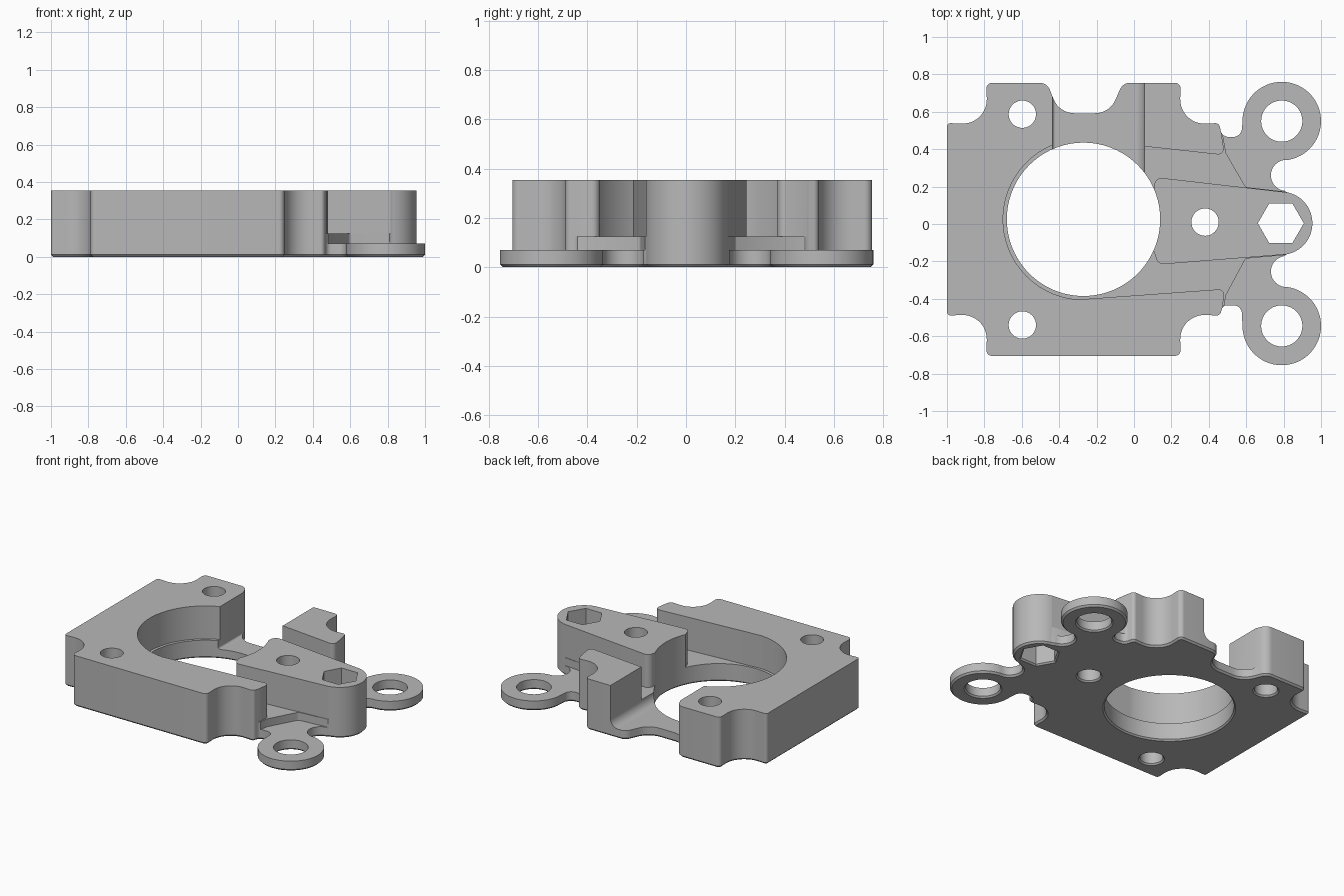
import bpy, bmesh, math
from mathutils import Vector

if "Cube" in bpy.data.objects:
    bpy.data.objects.remove(bpy.data.objects["Cube"], do_unlink=True)

TOP, POCKET, FLANGE, SADDLE = 0.355, 0.125, 0.07, 0.065
BORE = (-0.27, 0.025)

grey = bpy.data.materials.new("plain_grey")
grey.use_nodes = True
grey.diffuse_color = (0.48, 0.48, 0.48, 1)
for node in grey.node_tree.nodes:
    if node.type == 'BSDF_PRINCIPLED':
        node.inputs["Base Color"].default_value = grey.diffuse_color
        node.inputs["Roughness"].default_value = 0.6


def arc(cx, cy, r, a0, a1, step=6):
    """Points along an arc, angles in degrees."""
    n = max(2, round(abs(a1 - a0) / step))
    angles = [math.radians(a0 + (a1 - a0) * i / n) for i in range(n + 1)]
    return [(cx + r * math.cos(a), cy + r * math.sin(a)) for a in angles]


def circle(cx, cy, r, n=64):
    return arc(cx, cy, r, 0, 360, 360 / n)[:-1]


def rounded(points):
    """Replace each corner given as (x, y, radius) by a fillet."""
    out = []
    for i, p in enumerate(points):
        if len(p) == 2:
            out.append(p)
            continue
        c, r = Vector(p[:2]), p[2]
        u = (Vector(points[i - 1][:2]) - c).normalized()
        v = (Vector(points[(i + 1) % len(points)][:2]) - c).normalized()
        half = u.angle(v) / 2
        centre = c + (u + v).normalized() * (r / math.sin(half))
        t = r / math.tan(half)
        s, e = c + u * t - centre, c + v * t - centre
        a0, a1 = math.atan2(s.y, s.x), math.atan2(e.y, e.x)
        turn = (a1 - a0 + math.pi) % (2 * math.pi) - math.pi
        out += arc(centre.x, centre.y, r, math.degrees(a0), math.degrees(a0 + turn), 9)
    return out


def offset(points, d):
    """Move a counter-clockwise loop outward by d."""
    out = []
    for i, p in enumerate(points):
        p = Vector(p)
        a = (p - Vector(points[i - 1])).normalized()
        b = (Vector(points[(i + 1) % len(points)]) - p).normalized()
        n = (Vector((a.y, -a.x)) + Vector((b.y, -b.x))).normalized()
        out.append(p + n * d / max(0.5, n.dot(Vector((a.y, -a.x)))))
    return out


def prism(name, points, z0, z1, flare=0, along_y=False):
    """Extrude a loop; flare widens or narrows the lowest band."""
    area = sum(points[i - 1][0] * p[1] - p[0] * points[i - 1][1]
               for i, p in enumerate(points))
    if area < 0:
        points = points[::-1]
    levels = [(z0, points), (z1, points)]
    if flare:
        levels = [(z0, offset(points, flare)), (z0 + abs(flare), points), (z1, points)]
    bm = bmesh.new()
    rings = [[bm.verts.new((p[0], z, p[1]) if along_y else (p[0], p[1], z))
              for p in loop] for z, loop in levels]
    for low, high in zip(rings, rings[1:]):
        for i in range(len(low)):
            bm.faces.new((low[i - 1], low[i], high[i], high[i - 1]))
    bm.faces.new(rings[0][::-1])
    bm.faces.new(rings[-1])
    bmesh.ops.recalc_face_normals(bm, faces=bm.faces)
    mesh = bpy.data.meshes.new(name)
    bm.to_mesh(mesh)
    bm.free()
    obj = bpy.data.objects.new(name, mesh)
    bpy.context.collection.objects.link(obj)
    mesh.materials.append(grey)
    return obj


# Whole outline: notched block, two lugs and the rounded tongue end
outline = rounded([
    (-1, 0.54, 0.02), (-0.782, 0.53, 0.13), (-0.79, 0.755, 0.03),
    (-0.465, 0.755, 0.06), (-0.40, 0.592, 0.12), (-0.13, 0.592, 0.12), (-0.06, 0.755, 0.06),
    (0.25, 0.755, 0.03), (0.242, 0.53, 0.13), (0.455, 0.54, 0.025),
    (0.47, 0.465, 0.045), (0.575, 0.465, 0.05),
    *arc(0.79, 0.55, 0.21, 180, -80),
    *arc(0.815, 0.26, 0.083, 97, 262),
    *arc(0.785, 0.004, 0.169, 80, -80),
    *arc(0.815, -0.254, 0.083, 98, 262),
    *arc(0.79, -0.545, 0.21, 82, -180),
    (0.575, -0.435, 0.045), (0.475, -0.435, 0.03), (0.46, -0.49, 0.025),
    (0.242, -0.48, 0.13), (0.25, -0.705, 0.03),
    (-0.79, -0.705, 0.03), (-0.782, -0.48, 0.13), (-1, -0.49, 0.02)])
body = prism("mount_body", outline, 0, TOP, -0.012)

cutters = []

# Pocket beside the tongue at the back
cutters.append(prism("back_pocket", rounded([
    (0, 0.15), (0.10, 0.15), (0.115, 0.25, 0.04), (0.82, 0.169), (1.1, 0.3), (1.1, 0.9),
    (0.45, 0.9), (0.45, 0.6), (0.485, 0.368, 0.03), (0, 0.421)]), POCKET, 0.5))

# Pocket at the front, running round the bore as a counterbore
cutters.append(prism("front_pocket", rounded([
    *arc(*BORE, 0.43, 112, 266),
    (0.487, -0.347, 0.03), (0.45, -0.6), (0.45, -0.9), (1.1, -0.9), (1.1, -0.3),
    (0.82, -0.162), (0.13, -0.217, 0.04), (0.10, -0.13), (-0.1, -0.1)]), POCKET, 0.5))

# Steps down to the thin lugs
for side, name in ((1, "back_step"), (-1, "front_step")):
    tongue = (0.197, 0.172) if side > 0 else (0.185, 0.165)
    cutters.append(prism(name, rounded([
        (0.453, side * 0.9), (0.453, side * 0.6), (0.492, side * 0.38),
        (0.597, side * tongue[0], 0.02), (0.82, side * tongue[1]),
        (1.15, side * 0.3), (1.15, side * 0.9)]), FLANGE, 0.52))

# Saddle opening through the back wall
cutters.append(prism("saddle", rounded([
    (-0.435, 0.54), (-0.435, SADDLE, 0.015), (0.055, SADDLE, 0.059), (0.055, 0.54)]),
    0.2, 0.95, along_y=True))

# Bore, screw holes, lug holes and hexagonal socket
holes = {"bore": circle(*BORE, 0.41, 96),
         "tongue_hole": circle(0.38, 0.01, 0.073),
         "back_screw_hole": circle(-0.597, 0.587, 0.073),
         "front_screw_hole": circle(-0.597, -0.54, 0.073),
         "back_lug_hole": circle(0.79, 0.55, 0.11),
         "front_lug_hole": circle(0.79, -0.545, 0.11),
         "hex_socket": circle(0.785, 0.004, 0.123, 6)}
for name, loop in holes.items():
    cutters.append(prism(name, loop, -0.01, 0.55, 0.02))

# Cut everything out of the body
bpy.ops.object.select_all(action='DESELECT')
body.select_set(True)
bpy.context.view_layer.objects.active = body
for cutter in cutters:
    cutter.hide_render = True
    mod = body.modifiers.new(cutter.name, 'BOOLEAN')
    mod.operation = 'DIFFERENCE'
    mod.solver = 'EXACT'
    mod.object = cutter
    bpy.ops.object.modifier_apply(modifier=mod.name)
    bpy.data.objects.remove(cutter, do_unlink=True)

bpy.ops.object.shade_smooth_by_angle(angle=math.radians(30))
